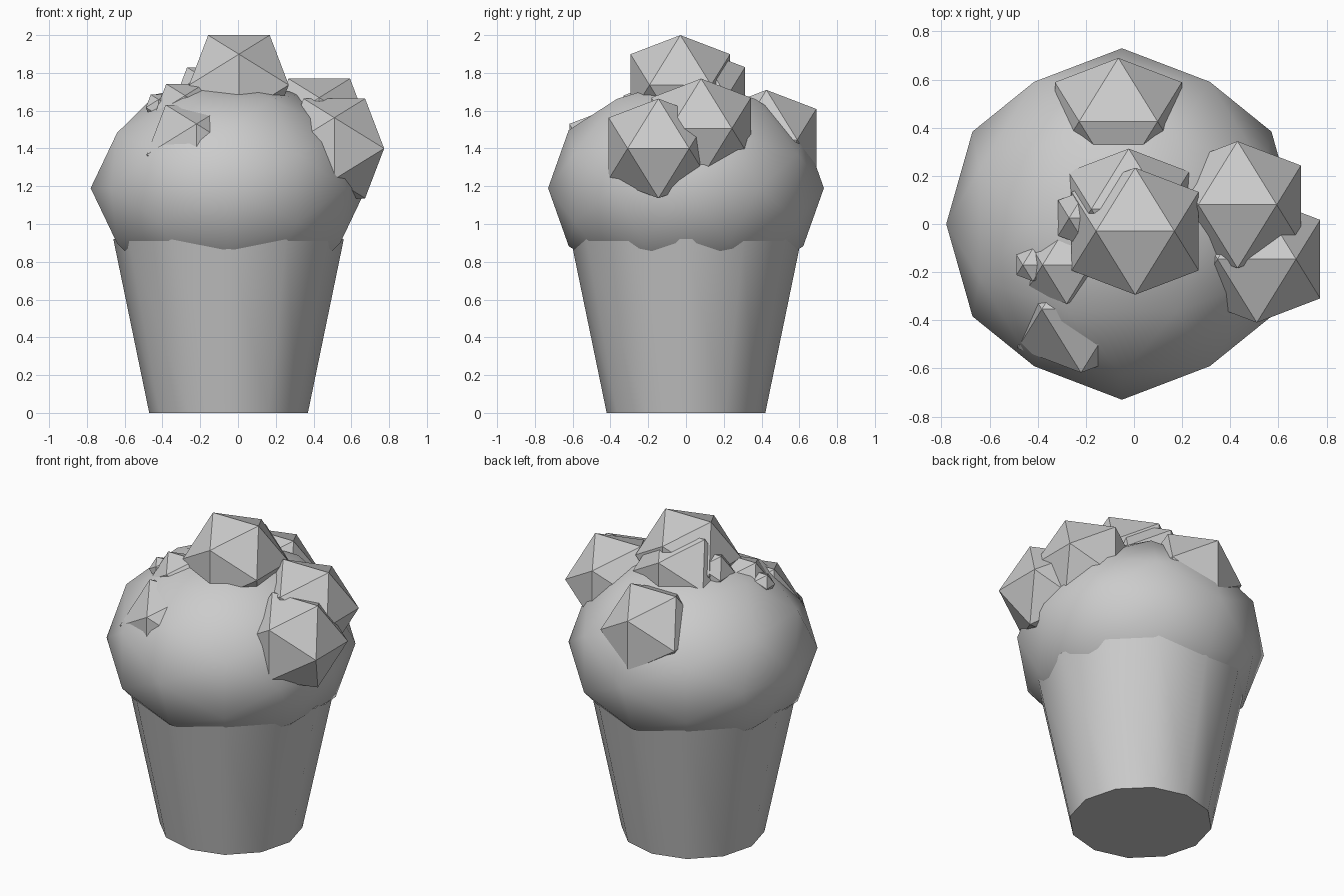
import bpy, bmesh, math
from mathutils import Vector

if "Cube" in bpy.data.objects:
    bpy.data.objects.remove(bpy.data.objects["Cube"])

grey = bpy.data.materials.new("plain_grey")
grey.diffuse_color = (0.6, 0.6, 0.6, 1)
grey.use_nodes = True
grey.node_tree.nodes["Principled BSDF"].inputs["Base Color"].default_value = grey.diffuse_color


def add_object(name, bm, location, smooth_angle=None):
    bmesh.ops.recalc_face_normals(bm, faces=bm.faces)
    mesh = bpy.data.meshes.new(name)
    bm.to_mesh(mesh)
    bm.free()
    mesh.materials.append(grey)
    obj = bpy.data.objects.new(name, mesh)
    obj.location = location
    bpy.context.collection.objects.link(obj)
    if smooth_angle:
        bpy.ops.object.select_all(action='DESELECT')
        obj.select_set(True)
        bpy.context.view_layer.objects.active = obj
        bpy.ops.object.shade_smooth_by_angle(angle=math.radians(smooth_angle))
    return obj


def icosahedron(subdivided=False):
    """Unit icosahedron with a horizontal top edge along x."""
    bm = bmesh.new()
    phi = (1 + math.sqrt(5)) / 2
    for a in (-1, 1):
        for b in (-phi, phi):
            for p in ((a, 0, b), (0, b, a), (b, a, 0)):
                bm.verts.new(Vector(p).normalized())
    bmesh.ops.convex_hull(bm, input=bm.verts[:])
    if subdivided:
        points = [v.co.copy() for v in bm.verts]
        points += [((e.verts[0].co + e.verts[1].co) / 2).normalized() for e in bm.edges]
        bm.clear()
        for p in points:
            bm.verts.new(p)
        bmesh.ops.convex_hull(bm, input=bm.verts[:])
    return bm


# Tapered twelve-sided cup
bm = bmesh.new()
bmesh.ops.create_cone(bm, cap_ends=True, segments=12, radius1=0.42, radius2=0.61, depth=0.92)
add_object("cup", bm, (-0.05, 0, 0.46), 40)

# Rounded, slightly flattened cake top
bm = icosahedron(subdivided=True)
bmesh.ops.scale(bm, vec=(0.73, 0.73, 0.584), verts=bm.verts)
add_object("cake_top", bm, (-0.05, 0, 1.19), 60)

# Faceted chunks sunk into the top: x, y, z, radius
chunks = [
    (0.005, -0.03, 1.736, 0.31),
    (0.43, 0.08, 1.506, 0.31),
    (0.51, -0.146, 1.40, 0.31),
    (-0.065, 0.426, 1.446, 0.31),
    (-0.022, 0.062, 1.675, 0.295),
    (-0.22, -0.354, 1.367, 0.31),
    (-0.28, -0.17, 1.58, 0.19),
    (-0.196, 0.025, 1.71, 0.14),
    (-0.42, -0.17, 1.617, 0.08),
]
for i, (x, y, z, r) in enumerate(chunks, 1):
    bm = icosahedron()
    bmesh.ops.scale(bm, vec=(r, r, r), verts=bm.verts)
    add_object(f"topping_chunk_{i}", bm, (x, y, z))
